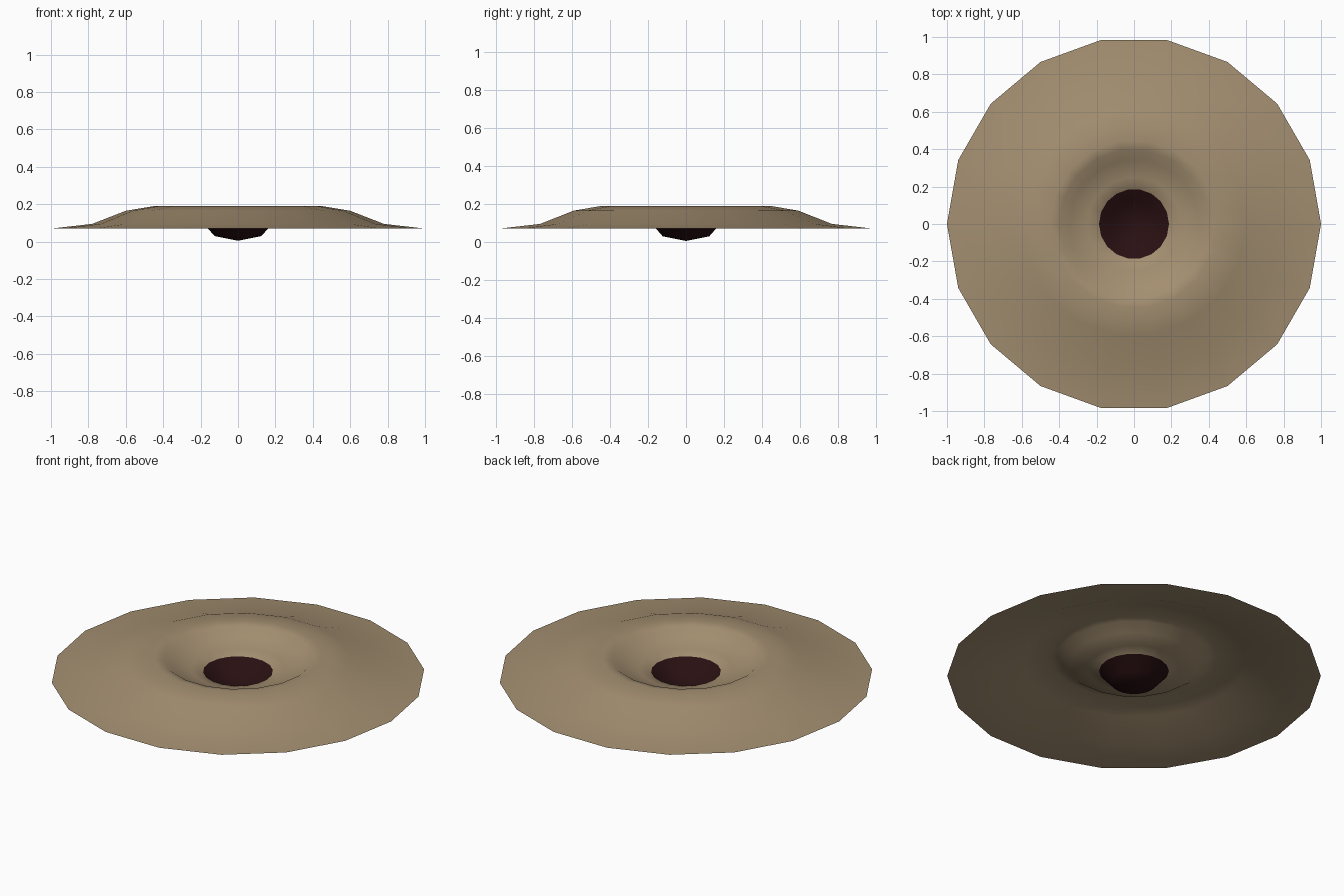
import bpy, bmesh, math

if "Cube" in bpy.data.objects:
    bpy.data.objects.remove(bpy.data.objects["Cube"])

SIDES = 18

def material(name, rgb):
    m = bpy.data.materials.new(name)
    m.diffuse_color = (*rgb, 1)
    m.use_nodes = True
    m.node_tree.nodes["Principled BSDF"].inputs["Base Color"].default_value = m.diffuse_color
    return m

# Radius/height profile of the crater, from outer skirt to the bottom of the hole
PROFILE = [(1.0, 0.07), (0.78, 0.095), (0.60, 0.165), (0.45, 0.19), (0.40, 0.18),
           (0.345, 0.14), (0.25, 0.115), (0.187, 0.10), (0.125, 0.03)]
TIP = 0.005
HOLE_RADIUS = 0.187

bm = bmesh.new()
rings = []
for r, z in PROFILE:
    rings.append([bm.verts.new((r * math.cos(2 * math.pi * i / SIDES),
                                r * math.sin(2 * math.pi * i / SIDES), z))
                  for i in range(SIDES)])

# Open shell of quads between neighbouring rings; hole faces are dark
for (r, z), outer, inner in zip(PROFILE, rings, rings[1:]):
    for i in range(SIDES):
        j = (i + 1) % SIDES
        f = bm.faces.new((outer[i], outer[j], inner[j], inner[i]))
        f.material_index = 1 if r <= HOLE_RADIUS else 0

# Fan closing the bottom of the hole
tip = bm.verts.new((0, 0, TIP))
for i in range(SIDES):
    f = bm.faces.new((rings[-1][i], rings[-1][(i + 1) % SIDES], tip))
    f.material_index = 1
for f in bm.faces:
    f.smooth = True

mesh = bpy.data.meshes.new("crater")
bm.to_mesh(mesh)
bm.free()
mesh.materials.append(material("sandy brown", (0.37, 0.275, 0.165)))
mesh.materials.append(material("dark maroon", (0.022, 0.005, 0.006)))
crater = bpy.data.objects.new("crater", mesh)
bpy.context.collection.objects.link(crater)
